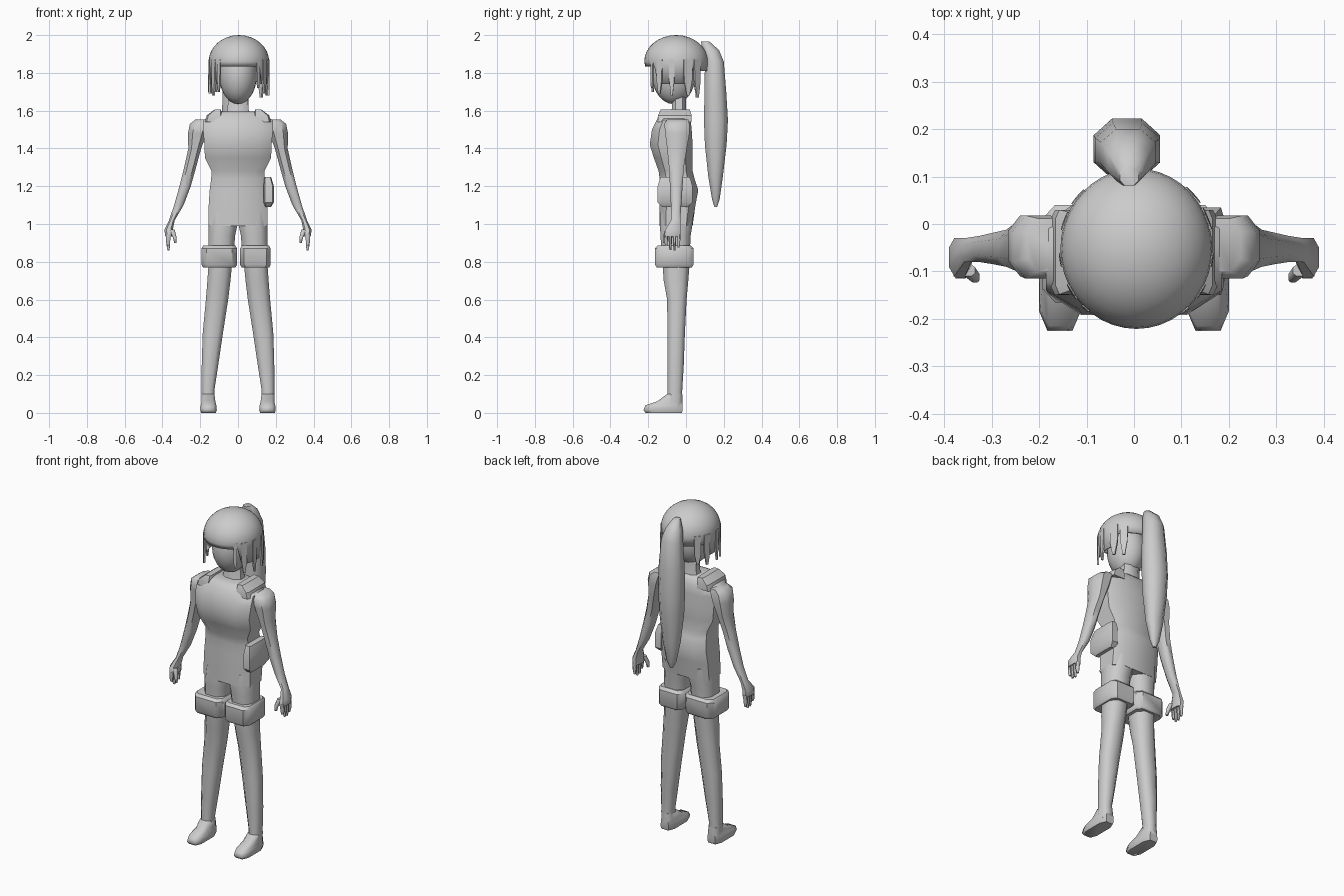
import bpy, bmesh, math

grey = bpy.data.materials.new("plain grey")
grey.diffuse_color = (0.6, 0.6, 0.6, 1)


def finish(name, bm, angle=50):
    bmesh.ops.recalc_face_normals(bm, faces=bm.faces[:])
    me = bpy.data.meshes.new(name)
    bm.to_mesh(me)
    bm.free()
    ob = bpy.data.objects.new(name, me)
    bpy.context.collection.objects.link(ob)
    me.materials.append(grey)
    bpy.ops.object.select_all(action='DESELECT')
    bpy.context.view_layer.objects.active = ob
    ob.select_set(True)
    bpy.ops.object.shade_smooth_by_angle(angle=math.radians(angle))
    return ob


def loft(name, rows, side=1, corner=0.5, angle=50):
    """Chamfered-box rings (z, x0, x1, y0, y1); side=-1 mirrors in x."""
    bm = bmesh.new()
    c = corner
    ring = [(1, -c), (1, c), (c, 1), (-c, 1), (-1, c), (-1, -c), (-c, -1), (c, -1)]
    loops = []
    for z, x0, x1, y0, y1 in rows:
        loops.append([bm.verts.new((side * ((x0 + x1) / 2 + u * (x1 - x0) / 2),
                                    (y0 + y1) / 2 + v * (y1 - y0) / 2, z)) for u, v in ring])
    for a, b in zip(loops, loops[1:]):
        for i in range(8):
            j = (i + 1) % 8
            bm.faces.new((a[i], a[j], b[j], b[i]))
    bm.faces.new(loops[0])
    bm.faces.new(loops[-1])
    return finish(name, bm, angle)


def ball(name, centre, radii, seg=24, rings=14):
    bm = bmesh.new()
    bmesh.ops.create_uvsphere(bm, u_segments=seg, v_segments=rings, radius=1)
    for v in bm.verts:
        v.co = [centre[k] + v.co[k] * radii[k] for k in range(3)]
    return finish(name, bm)


# torso and hips
loft("torso", [(0.99, -.155, .155, -.14, .035), (1.10, -.155, .155, -.14, .05),
               (1.18, -.15, .15, -.14, .065), (1.24, -.142, .142, -.14, .045),
               (1.28, -.14, .14, -.145, .035), (1.35, -.175, .175, -.17, .035),
               (1.42, -.178, .178, -.192, .035), (1.50, -.185, .185, -.18, .03),
               (1.55, -.185, .185, -.155, .025), (1.585, -.125, .125, -.14, .02),
               (1.595, -.09, .09, -.12, .01)], corner=.62)
loft("neck", [(1.56, -.07, .07, -.09, .01), (1.61, -.055, .055, -.075, 0),
              (1.75, -.05, .05, -.07, 0)])

# head
ball("head", (.0, -.065, 1.79), (.1, .115, .155))

# hair cap with a fringe and a longer hem at the sides
bm = bmesh.new()
N = 40
rows = []


def hem(a):
    front = math.cos(a + math.pi / 2)
    if front > .62:
        return 1.835
    if front > -.45:
        return 1.74
    return 1.81


for r in range(1, 10):
    ring = []
    for i in range(N):
        a = 2 * math.pi * i / N
        t = min(r, 8) / 8 * math.pi / 2
        k = math.sin(t) * (.97 if r == 9 else 1)
        z = hem(a) if r == 9 else 1.86 + .14 * math.cos(t)
        ring.append(bm.verts.new((.005 + .16 * k * math.cos(a), -.052 + .169 * k * math.sin(a), z)))
    rows.append(ring)
top = bm.verts.new((.005, -.052, 2.0))
for i in range(N):
    j = (i + 1) % N
    bm.faces.new((top, rows[0][i], rows[0][j]))
    for a, b in zip(rows, rows[1:]):
        bm.faces.new((a[i], b[i], b[j], a[j]))
cap = finish("hair_cap", bm, 60)
shell = cap.modifiers.new("thickness", 'SOLIDIFY')
shell.thickness = .012
shell.offset = -1

# hanging locks: (angle in degrees, width, tip height)
for deg, w, tip in [(-50, .02, 1.72), (-32, .035, 1.69), (-8, .03, 1.68), (22, .05, 1.68),
                    (42, .045, 1.67), (228, .02, 1.70), (212, .035, 1.68), (188, .03, 1.69),
                    (160, .04, 1.69), (140, .04, 1.70)]:
    a = math.radians(deg)
    bm = bmesh.new()
    loops = []
    for z, s, out in [(1.87, 1, .975), (1.76, .9, .985), (tip, .3, .99)]:
        cx, cy = .005 + .16 * out * math.cos(a), -.052 + .169 * out * math.sin(a)
        tx, ty = -math.sin(a) * w * s / 2, math.cos(a) * w * s / 2
        nx, ny = math.cos(a) * .005, math.sin(a) * .005
        loops.append([bm.verts.new((cx + p * tx + q * nx, cy + p * ty + q * ny, z))
                      for p, q in ((-1, -1), (1, -1), (1, 1), (-1, 1))])
    for p, q in zip(loops, loops[1:]):
        for i in range(4):
            bm.faces.new((p[i], p[(i + 1) % 4], q[(i + 1) % 4], q[i]))
    bm.faces.new(loops[0])
    bm.faces.new(loops[-1])
    finish("hair_lock", bm, 30)

# ponytail
loft("ponytail", [(1.09, -.02, -.005, .15, .165), (1.13, -.04, .012, .138, .178),
                  (1.25, -.062, .035, .118, .195), (1.42, -.08, .05, .10, .215),
                  (1.55, -.085, .055, .095, .222), (1.70, -.082, .055, .098, .213),
                  (1.86, -.07, .045, .10, .20), (1.92, -.055, .03, .085, .175),
                  (1.965, -.03, .01, .08, .125)], corner=.45, angle=60)

# belt pouch
pouch = loft("belt_pouch", [(1.09, .145, .175, -.125, .01), (1.115, .135, .19, -.15, .035),
                            (1.20, .135, .19, -.15, .035), (1.25, .14, .175, -.135, .02)],
             corner=.75, angle=40)

for s, tag in ((1, "left"), (-1, "right")):
    # shoulder strap
    loft(tag + "_shoulder_strap", [(1.54, .085, .175, -.15, .03), (1.575, .085, .165, -.148, .03),
                                   (1.605, .09, .125, -.135, .02)], s, .8, 30)
    # shoulder, arm and palm
    loft(tag + "_arm", [(.935, .345, .385, -.115, -.03), (.97, .345, .39, -.11, -.03),
                        (1.02, .335, .365, -.08, -.03), (1.10, .288, .338, -.08, -.025),
                        (1.20, .25, .31, -.085, -.018), (1.30, .222, .285, -.09, -.012),
                        (1.40, .195, .263, -.10, .005), (1.48, .165, .265, -.11, .018),
                        (1.53, .15, .255, -.115, .018), (1.553, .14, .225, -.10, .012)], s)
    # fingers and thumb
    for i, (y, tip) in enumerate([(-.105, .885), (-.083, .862), (-.061, .86), (-.039, .875)]):
        loft(f"{tag}_finger_{i + 1}", [(tip, .362, .374, y - .005, y + .005),
                                       (.90, .36, .38, y - .008, y + .008),
                                       (.945, .355, .38, y - .01, y + .01)], s)
    loft(tag + "_thumb", [(.90, .325, .338, -.122, -.105), (.93, .325, .345, -.123, -.10),
                          (.97, .335, .365, -.11, -.085)], s)
    # shorts leg and rolled cuff
    loft(tag + "_shorts_leg", [(.85, .022, .158, -.13, .02), (.94, .015, .156, -.135, .025),
                               (1.0, .002, .155, -.139, .035), (1.06, 0, .15, -.135, .04)], s)
    x0, x1 = (.01, .173) if s > 0 else (.004, .193)
    loft(tag + "_cuff", [(.77, x0 + .01, x1 - .008, -.155, .03), (.785, x0, x1, -.165, .04),
                         (.87, x0, x1, -.165, .04), (.885, x0 + .01, x1 - .008, -.15, .025)],
         s, .72, 40)
    # bare leg
    loft(tag + "_leg", [(.03, .122, .192, -.10, -.02), (.12, .125, .192, -.097, -.02),
                        (.25, .105, .192, -.098, -.012), (.42, .08, .187, -.098, -.006),
                        (.60, .052, .17, -.10, .003), (.70, .04, .162, -.118, .012),
                        (.80, .03, .155, -.125, .02)], s)
    # foot, sloping down to the toes
    loft(tag + "_foot", [(0, .118, .195, -.215, -.022), (.015, .112, .2, -.225, -.018),
                         (.04, .115, .197, -.215, -.018), (.062, .12, .192, -.15, -.018),
                         (.10, .125, .192, -.10, -.02)], s, .6, 60)
